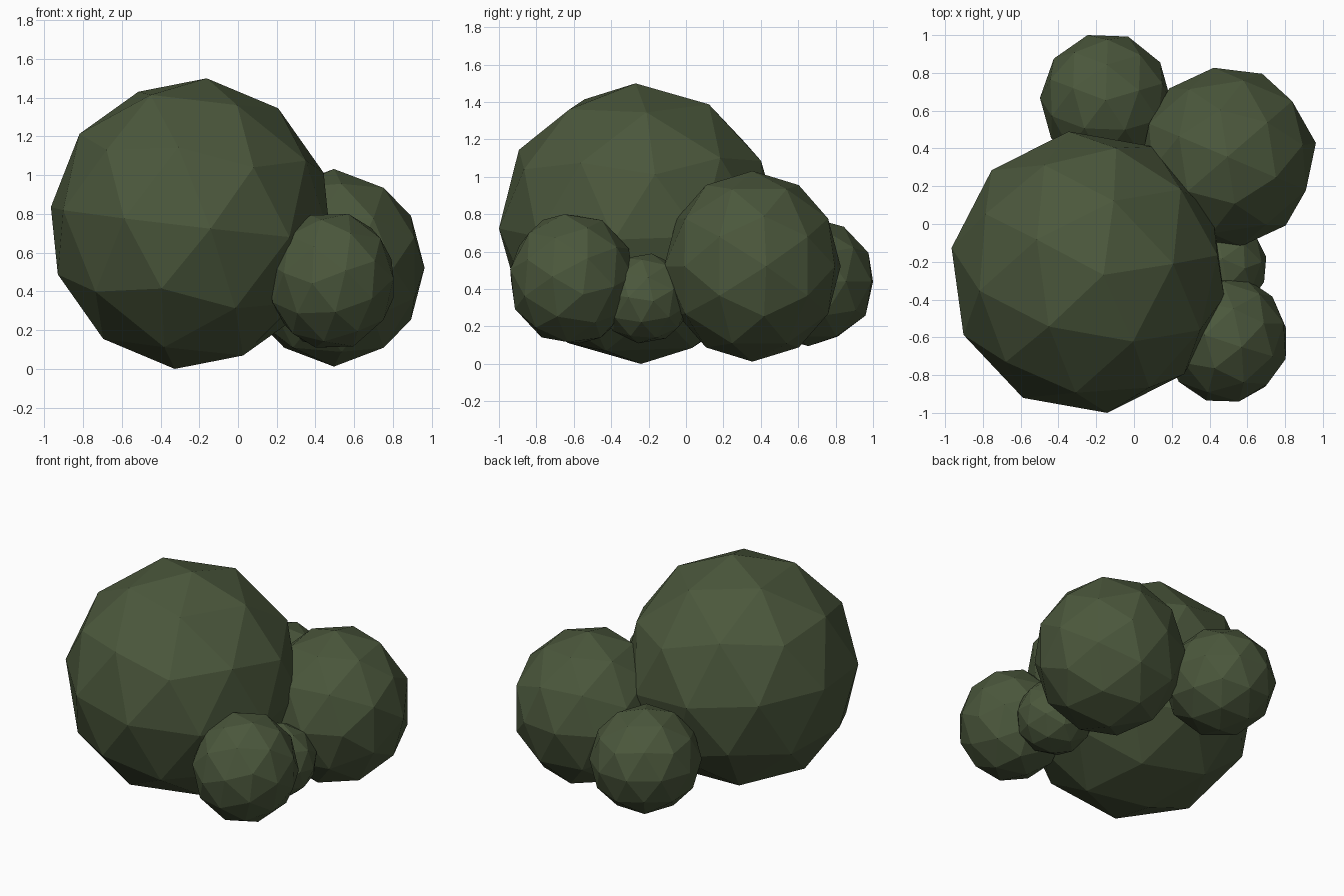
import bpy, bmesh, math
from mathutils import Euler, Vector

if "Cube" in bpy.data.objects:
    bpy.data.objects.remove(bpy.data.objects["Cube"])

leaf = bpy.data.materials.new("dark_leaf_green")
leaf.diffuse_color = (0.070, 0.096, 0.045, 1.0)
leaf.use_nodes = True
leaf.node_tree.nodes["Principled BSDF"].inputs["Base Color"].default_value = leaf.diffuse_color


def clump(name, centre, half, rot):
    """Faceted ball turned by rot (degrees), fitted to a centre and half sizes."""
    bm = bmesh.new()
    bmesh.ops.create_icosphere(bm, subdivisions=2, radius=1.0)
    turn = Euler([math.radians(a) for a in rot], 'YXZ').to_matrix()
    bmesh.ops.rotate(bm, verts=bm.verts, cent=(0, 0, 0), matrix=turn)
    reach = [max(v.co[i] for v in bm.verts) for i in range(3)]
    bmesh.ops.scale(bm, verts=bm.verts,
                    vec=Vector([half[i] / reach[i] for i in range(3)]))
    mesh = bpy.data.meshes.new(name)
    bm.to_mesh(mesh)
    bm.free()
    mesh.materials.append(leaf)
    obj = bpy.data.objects.new(name, mesh)
    obj.location = centre
    bpy.context.collection.objects.link(obj)


# Main mass of the bush
clump("main_clump", (-0.244, -0.255, 0.75), (0.722, 0.745, 0.75), (2, 6.2, 8))
# Second largest mass at the back right
clump("side_clump", (0.495, 0.355, 0.522), (0.468, 0.472, 0.51), (-90, 127.4, -12))
# Small masses in front, behind and in the gap
clump("front_clump", (0.485, -0.61, 0.455), (0.32, 0.33, 0.345), (15, -25, 40))
clump("back_clump", (-0.15, 0.655, 0.44), (0.348, 0.345, 0.345), (0, 0, 16))
clump("gap_clump", (0.46, -0.22, 0.35), (0.24, 0.24, 0.24), (10, 30, 10))
